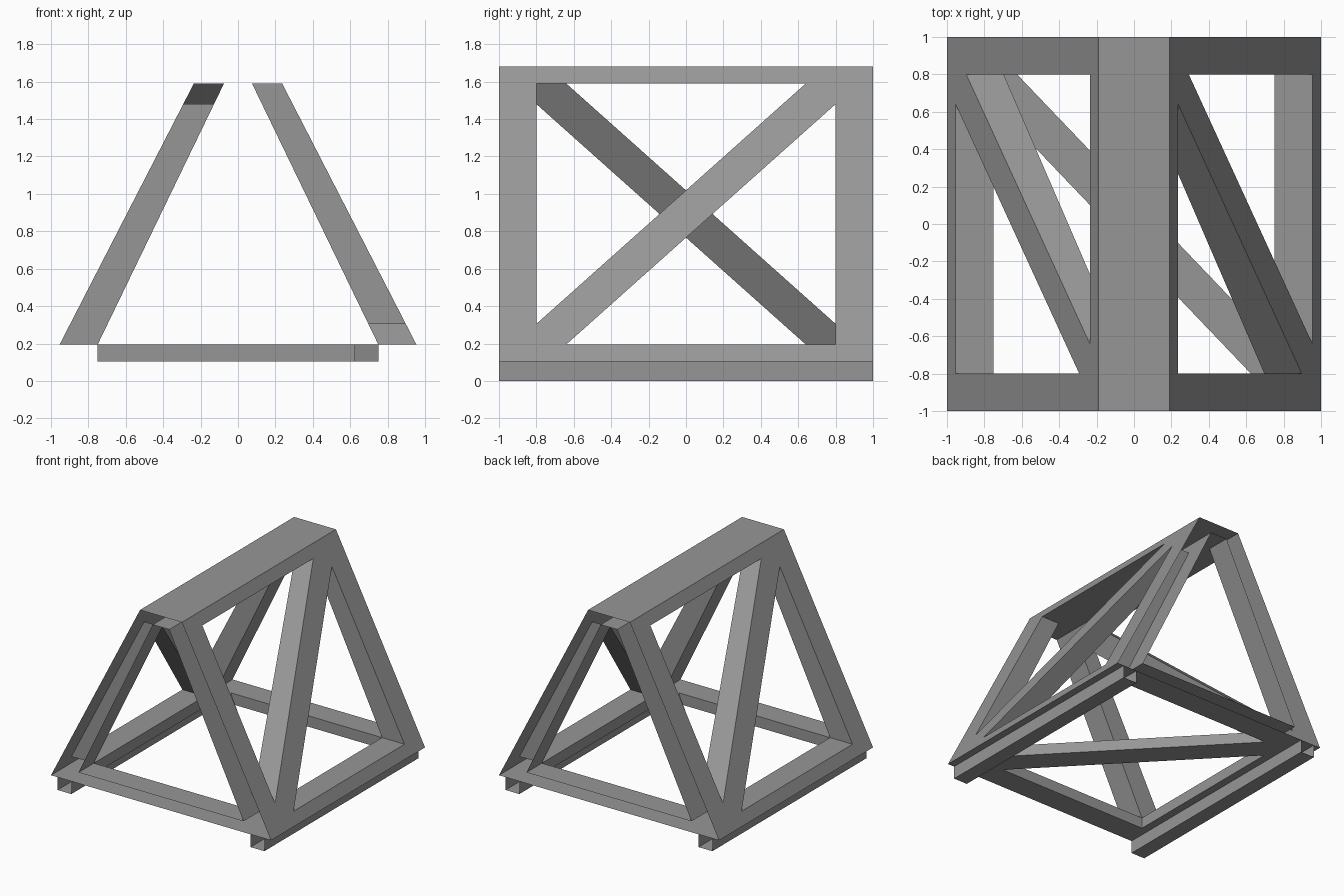
import bpy, bmesh

if "Cube" in bpy.data.objects:
    bpy.data.objects.remove(bpy.data.objects["Cube"])

Z0, Z1, Z2, Z3 = 0.105, 0.195, 1.59, 1.68   # outer base, sill, window top, ridge
OPEN, GAP = 0.8, 0.64                        # window half length, brace corner offset
RAIL_IN, RAIL_OUT = 0.815, 0.94              # rail sides

grey = bpy.data.materials.new("dark_grey")
grey.diffuse_color = (0.305, 0.305, 0.305, 1)
grey.use_nodes = True
grey.node_tree.nodes["Principled BSDF"].inputs["Base Color"].default_value = grey.diffuse_color


def outer_x(z):
    return 1 - (z - Z0) * 0.81 / (Z3 - Z0)


def inner_x(z):
    return 0.75 - (z - Z1) * 0.675 / (Z2 - Z1)


def new_object(name, bm):
    mesh = bpy.data.meshes.new(name)
    bm.to_mesh(mesh)
    bm.free()
    mesh.materials.append(grey)
    obj = bpy.data.objects.new(name, mesh)
    bpy.context.collection.objects.link(obj)
    return obj


def face(bm, pts):
    return bm.faces.new([bm.verts.new(p) for p in pts])


def panel(bm, out, inn, v0, v1, a, b, step):
    """Hollow panel with a diagonal brace between two triangular windows."""
    def turned(pts):  # half turn in the plane of the panel
        return [(-y, a + b - v) for y, v in pts]

    def add(pts, layer):
        face(bm, [layer(y, v) for y, v in pts])

    o, g, s, t = OPEN, GAP, a + step, b - step
    # outer skin: end strips and rims
    add([(-1, v0), (-o, v0), (-o, a), (-o, s), (-o, b), (-o, v1), (-1, v1)], out)
    add([(1, v0), (o, v0), (o, a), (o, t), (o, b), (o, v1), (1, v1)], out)
    add([(-o, v0), (o, v0), (o, a), (-g, a), (-o, a)], out)
    add([(-o, v1), (o, v1), (o, b), (g, b), (-o, b)], out)
    # inner skin: end strips
    strip = [(-1, a), (-o, a), (-o, s), (-o, b), (-1, b)]
    add(strip, inn)
    add(turned(strip), inn)
    # diagonal brace on both skins
    brace = [(-o, a), (-g, a), (o, t), (o, b), (g, b), (-o, s)]
    add(brace, out)
    add(brace, inn)
    # window reveals
    tri = [(-o, s), (-o, b), (g, b)]
    for loop in (tri, turned(tri)):
        for i in range(3):
            p, q = loop[i], loop[(i + 1) % 3]
            face(bm, [out(*p), out(*q), inn(*q), inn(*p)])


# main frame: two sloping sides, floor and ridge, open at both ends
bm = bmesh.new()
for k in (1, -1):
    panel(bm, lambda y, z: (k * outer_x(z), k * y, z),
          lambda y, z: (k * inner_x(z), k * y, z), Z0, Z3, Z1, Z2, 0.11)
panel(bm, lambda y, v: (-v, y, Z0), lambda y, v: (-v, y, Z1),
      -1, 1, -0.75, 0.75, 0.125)
for x, z in ((outer_x(Z3), Z3), (inner_x(Z2), Z2)):
    face(bm, [(-x, -1, z), (x, -1, z), (x, 1, z), (-x, 1, z)])
bmesh.ops.remove_doubles(bm, verts=bm.verts, dist=0.0005)
bmesh.ops.recalc_face_normals(bm, faces=bm.faces)
new_object("braced_frame", bm)

# open-ended channel rails under the long edges
for name, k in (("right_rail", 1), ("left_rail", -1)):
    bm = bmesh.new()
    prof = [(k * RAIL_IN, Z0), (k * RAIL_IN, 0), (k * RAIL_OUT, 0), (k * RAIL_OUT, Z0)]
    for (xa, za), (xb, zb) in zip(prof, prof[1:]):
        f = face(bm, [(xa, -1, za), (xb, -1, zb), (xb, 1, zb), (xa, 1, za)])
        f.normal_update()
        mid = f.calc_center_median()
        mid.x -= k * (RAIL_IN + RAIL_OUT) / 2
        mid.y, mid.z = 0, mid.z - Z0 / 2
        if f.normal.dot(mid) < 0:
            f.normal_flip()
    bmesh.ops.remove_doubles(bm, verts=bm.verts, dist=0.0005)
    new_object(name, bm)
